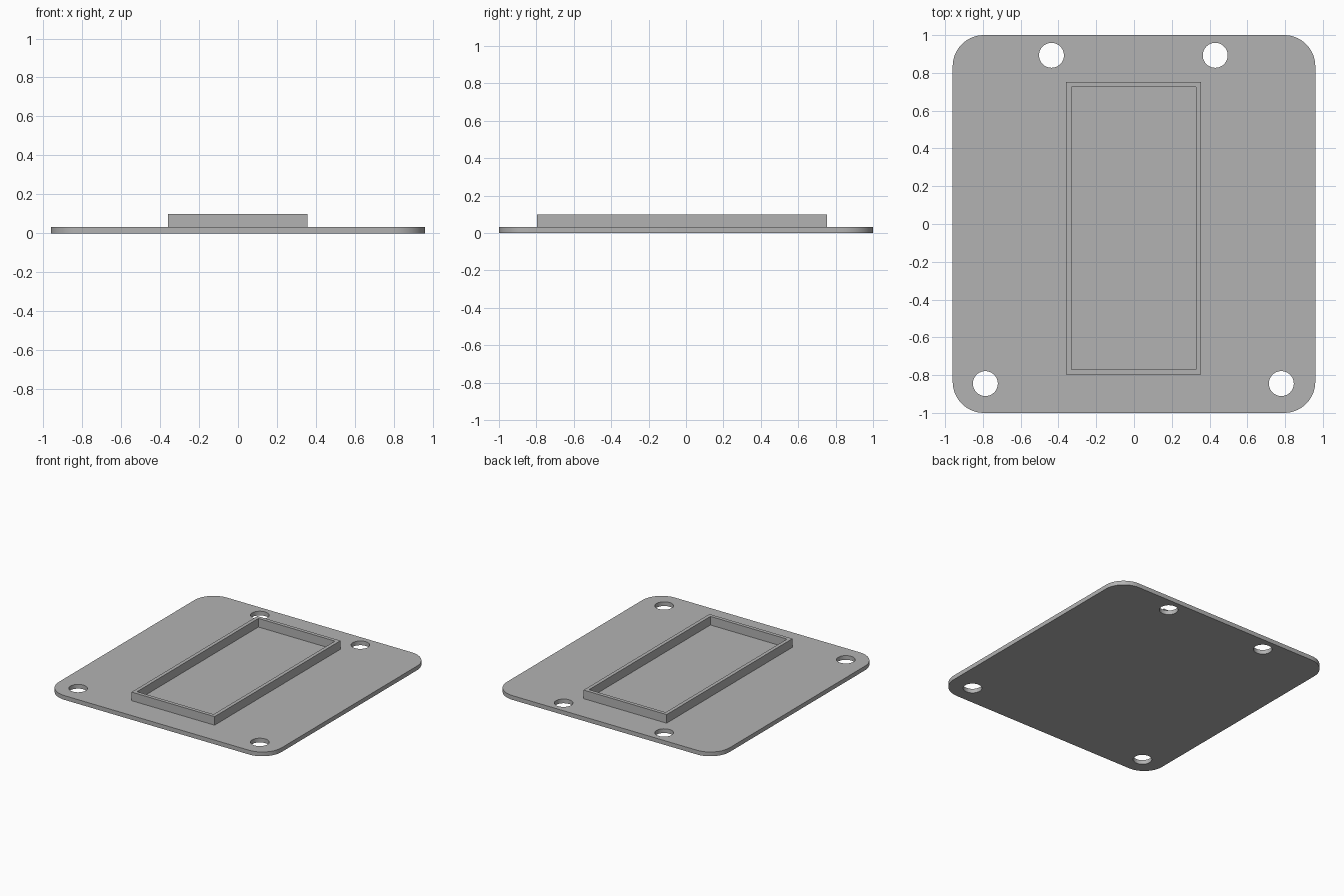
import bpy, bmesh, math

if "Cube" in bpy.data.objects:
    bpy.data.objects.remove(bpy.data.objects["Cube"])

grey = bpy.data.materials.new("plain grey")
grey.diffuse_color = (0.45, 0.45, 0.45, 1)
grey.use_nodes = True
grey.node_tree.nodes["Principled BSDF"].inputs["Base Color"].default_value = grey.diffuse_color


def circle(cx, cy, r, n=48):
    return [(cx + r * math.cos(2 * math.pi * i / n),
             cy + r * math.sin(2 * math.pi * i / n)) for i in range(n)]


def rectangle(x0, x1, y0, y1):
    return [(x0, y0), (x1, y0), (x1, y1), (x0, y1)]


def rounded_rectangle(hx, hy, r, steps=14):
    corners = [(hx - r, hy - r), (r - hx, hy - r), (r - hx, r - hy), (hx - r, r - hy)]
    return [(cx + r * math.cos(math.pi / 2 * (q + i / steps)),
             cy + r * math.sin(math.pi / 2 * (q + i / steps)))
            for q, (cx, cy) in enumerate(corners) for i in range(steps + 1)]


def extruded(name, loops, z0, z1):
    """Extrude a flat outline; loops after the first become holes."""
    curve = bpy.data.curves.new(name + "_outline", 'CURVE')
    curve.dimensions = '2D'
    curve.fill_mode = 'BOTH'
    curve.extrude = (z1 - z0) / 2
    for pts in loops:
        spline = curve.splines.new('POLY')
        spline.points.add(len(pts) - 1)
        for p, (x, y) in zip(spline.points, pts):
            p.co = (x, y, 0, 1)
        spline.use_cyclic_u = True
    obj = bpy.data.objects.new(name, curve)
    bpy.context.collection.objects.link(obj)
    bpy.ops.object.select_all(action='DESELECT')
    obj.select_set(True)
    bpy.context.view_layer.objects.active = obj
    bpy.ops.object.convert(target='MESH')
    obj = bpy.context.view_layer.objects.active
    obj.name = name
    # Weld caps to walls and seat the part at its height
    bm = bmesh.new()
    bm.from_mesh(obj.data)
    bmesh.ops.remove_doubles(bm, verts=bm.verts, dist=1e-5)
    bmesh.ops.translate(bm, verts=bm.verts, vec=(0, 0, (z0 + z1) / 2))
    bmesh.ops.dissolve_limit(bm, angle_limit=0.001, verts=bm.verts, edges=bm.edges)
    bmesh.ops.recalc_face_normals(bm, faces=bm.faces)
    bm.to_mesh(obj.data)
    bm.free()
    obj.data.materials.clear()
    obj.data.materials.append(grey)
    bpy.ops.object.shade_smooth_by_angle(angle=math.radians(30))
    return obj


# Base plate with rounded corners and four screw holes
holes = [(-0.437, 0.893), (0.43, 0.893), (-0.787, -0.845), (0.78, -0.845)]
extruded("base_plate",
         [rounded_rectangle(0.96, 1.0, 0.165)] + [circle(x, y, 0.066) for x, y in holes],
         0, 0.033)

# Raised rectangular rim standing on the plate
extruded("raised_rim",
         [rectangle(-0.36, 0.356, -0.797, 0.753), rectangle(-0.332, 0.328, -0.769, 0.725)],
         0.033, 0.10)
